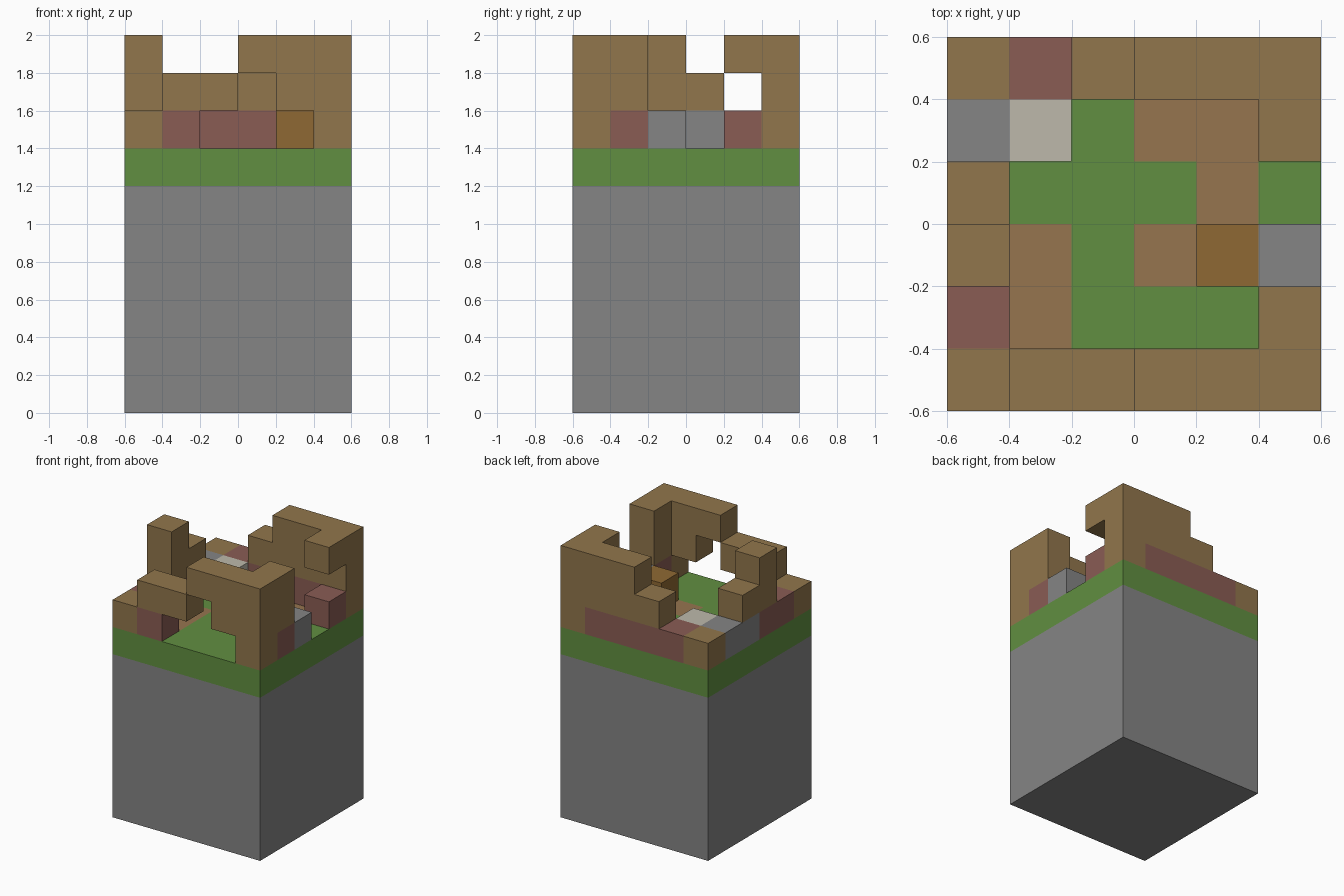
import bpy, bmesh
from mathutils import Vector

if "Cube" in bpy.data.objects:
    bpy.data.objects.remove(bpy.data.objects["Cube"], do_unlink=True)

CELL = 0.2
HALF = 0.6
GROUND_Z = 1.2


def linear(hex_code):
    vals = [int(hex_code[k:k + 2], 16) / 255 for k in (0, 2, 4)]
    return [v / 12.92 if v <= 0.04045 else ((v + 0.055) / 1.055) ** 2.4 for v in vals] + [1.0]


def material(name, hex_code):
    mat = bpy.data.materials.new(name)
    mat.use_nodes = True
    color = linear(hex_code)
    mat.diffuse_color = color
    bsdf = mat.node_tree.nodes["Principled BSDF"]
    bsdf.inputs["Base Color"].default_value = color
    bsdf.inputs["Roughness"].default_value = 0.9
    return mat


STONE = material("stone grey", "858585")
GRASS = material("grass green", "618F41")
DIRT = material("dirt brown", "96754F")
WOOD = material("wood brown", "91764C")
BRICK = material("brick red", "8A5C54")
PALE = material("pale stone", "BDB9AB")
AMBER = material("amber brown", "8F6933")

# Block plans, bottom layer first; each row runs left to right, back row first
LAYERS = [
    ["gggggg",
     "gggddg",
     "ggggdg",
     "gdgdgg",
     "gdgggg",
     "gggggg"],
    ["wbbbbw",
     "sp...b",
     "s.....",
     "b...as",
     "b....b",
     "wb...w"],
    ["..wwww",
     "......",
     "w.....",
     "w.....",
     ".....w",
     ".ww.ww"],
    ["...www",
     ".....w",
     "......",
     "w.....",
     ".....w",
     "...www"],
]

PARTS = {
    "g": ("grass_ground", GRASS),
    "d": ("dirt_tiles", DIRT),
    "w": ("ruined_wood_walls", WOOD),
    "b": ("brick_wall_blocks", BRICK),
    "s": ("stone_wall_blocks", STONE),
    "p": ("pale_block", PALE),
    "a": ("amber_block", AMBER),
}

cells = {}
for k, rows in enumerate(LAYERS):
    for j, row in enumerate(reversed(rows)):
        for i, key in enumerate(row):
            if key != ".":
                cells[i, j, k] = key


def finish(name, bm, mat):
    mesh = bpy.data.meshes.new(name)
    bm.to_mesh(mesh)
    bm.free()
    mesh.materials.append(mat)
    obj = bpy.data.objects.new(name, mesh)
    bpy.context.collection.objects.link(obj)
    return obj


def add_block(bm, cell):
    """Add the exposed sides of one block."""
    center = Vector(cell) + Vector((0.5, 0.5, 0.5))
    for axis in range(3):
        for sign in (-1, 1):
            step = [0, 0, 0]
            step[axis] = sign
            near = tuple(c + s for c, s in zip(cell, step))
            if near in cells or near[2] < 0:
                continue
            normal = Vector(step)
            u = Vector([float(n == (axis + 1) % 3) for n in range(3)])
            v = normal.cross(u)
            corners = [center + (normal + u * a + v * b) / 2
                       for a, b in ((-1, -1), (1, -1), (1, 1), (-1, 1))]
            bm.faces.new([bm.verts.new(p * CELL + Vector((-HALF, -HALF, GROUND_Z)))
                          for p in corners])


# Tall stone base
bm = bmesh.new()
bmesh.ops.create_cube(bm, size=1.0)
bmesh.ops.scale(bm, vec=(2 * HALF, 2 * HALF, GROUND_Z), verts=bm.verts)
bmesh.ops.translate(bm, vec=(0, 0, GROUND_Z / 2), verts=bm.verts)
finish("stone_base", bm, STONE)

# Ground tiles and ruined walls, one object per building material
for key, (name, mat) in PARTS.items():
    bm = bmesh.new()
    for cell, kind in cells.items():
        if kind == key:
            add_block(bm, cell)
    bmesh.ops.remove_doubles(bm, verts=bm.verts, dist=0.001)
    finish(name, bm, mat)
